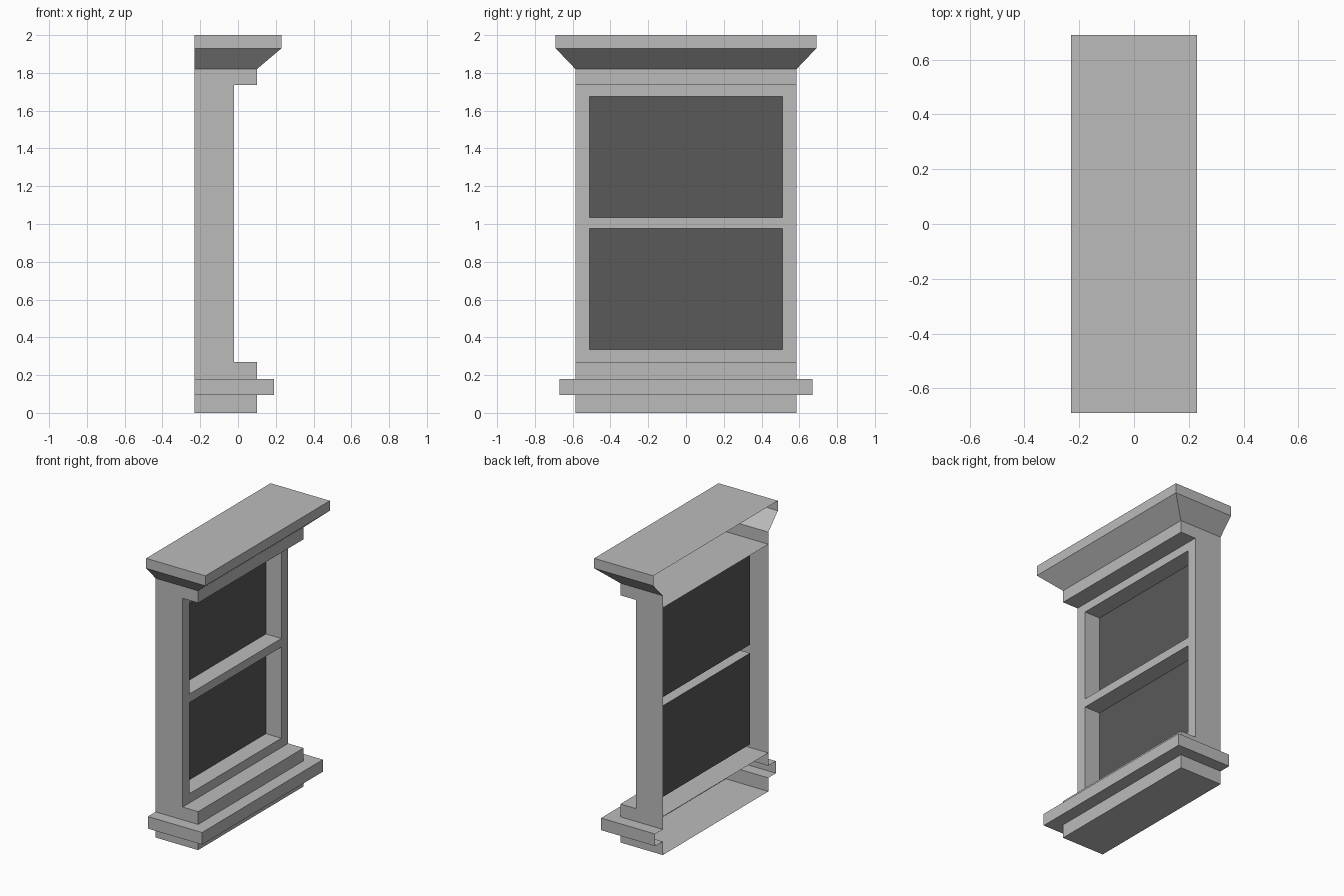
import bpy, bmesh

cube = bpy.data.objects.get("Cube")
if cube:
    bpy.data.objects.remove(cube, do_unlink=True)

BACK, FACE, GLASS = -0.23, -0.02, -0.14   # depths along x
HALF, OPEN = 0.585, 0.51                  # half widths of frame and openings


def material(name, value):
    m = bpy.data.materials.new(name)
    m.use_nodes = True
    colour = (value, value, value, 1)
    m.diffuse_color = colour
    m.node_tree.nodes["Principled BSDF"].inputs["Base Color"].default_value = colour
    return m


stone = material("light grey stone", 0.5)
dark = material("dark grey glass", 0.1)


def finish(name, bm, mat):
    bmesh.ops.remove_doubles(bm, verts=bm.verts, dist=0.0001)
    bmesh.ops.recalc_face_normals(bm, faces=bm.faces)
    mesh = bpy.data.meshes.new(name)
    bm.to_mesh(mesh)
    bm.free()
    mesh.materials.append(mat)
    obj = bpy.data.objects.new(name, mesh)
    bpy.context.collection.objects.link(obj)
    return obj


def face(bm, points):
    return bm.faces.new([bm.verts.new(p) for p in points])


def moulding(name, profile):
    """Open-backed shell wrapped round three sides; profile is (z, front, half width)."""
    bm = bmesh.new()
    rings = [[bm.verts.new(p) for p in ((BACK, -w, z), (x, -w, z), (x, w, z), (BACK, w, z))]
             for z, x, w in profile]
    for low, high in zip(rings, rings[1:]):
        for i in range(3):
            bm.faces.new((low[i], low[i + 1], high[i + 1], high[i]))
    bm.faces.new(rings[0][::-1])
    bm.faces.new(rings[-1])
    return finish(name, bm, stone)


# Stepped base with projecting sill
moulding("base_and_sill", [
    (0, 0.1, HALF), (0.095, 0.1, HALF), (0.095, 0.19, 0.67),
    (0.18, 0.19, 0.67), (0.18, 0.1, HALF), (0.27, 0.1, HALF)])

# Header with flared cornice and top slab
moulding("header_and_cornice", [
    (1.735, 0.1, HALF), (1.82, 0.1, HALF), (1.93, 0.23, 0.69), (2.0, 0.23, 0.69)])

# Frame: front face with two openings, reveals and outer sides
bm = bmesh.new()
ys = (-HALF, -OPEN, OPEN, HALF)
zs = (0.27, 0.335, 0.975, 1.035, 1.675, 1.735)
openings = []
for j, (z0, z1) in enumerate(zip(zs, zs[1:])):
    for i, (y0, y1) in enumerate(zip(ys, ys[1:])):
        corners = [(y0, z0), (y1, z0), (y1, z1), (y0, z1)]
        if i == 1 and j % 2:
            openings.append(corners)
            for a, b in zip(corners, corners[1:] + corners[:1]):
                face(bm, [(FACE, *a), (FACE, *b), (GLASS, *b), (GLASS, *a)])
        else:
            face(bm, [(FACE, *c) for c in corners])
    for y in (-HALF, HALF):
        face(bm, [(BACK, y, z0), (FACE, y, z0), (FACE, y, z1), (BACK, y, z1)])
finish("window_frame", bm, stone)

# Recessed panes
for name, corners in zip(("lower_pane", "upper_pane"), openings):
    bm = bmesh.new()
    face(bm, [(GLASS, *c) for c in corners])
    finish(name, bm, dark)
